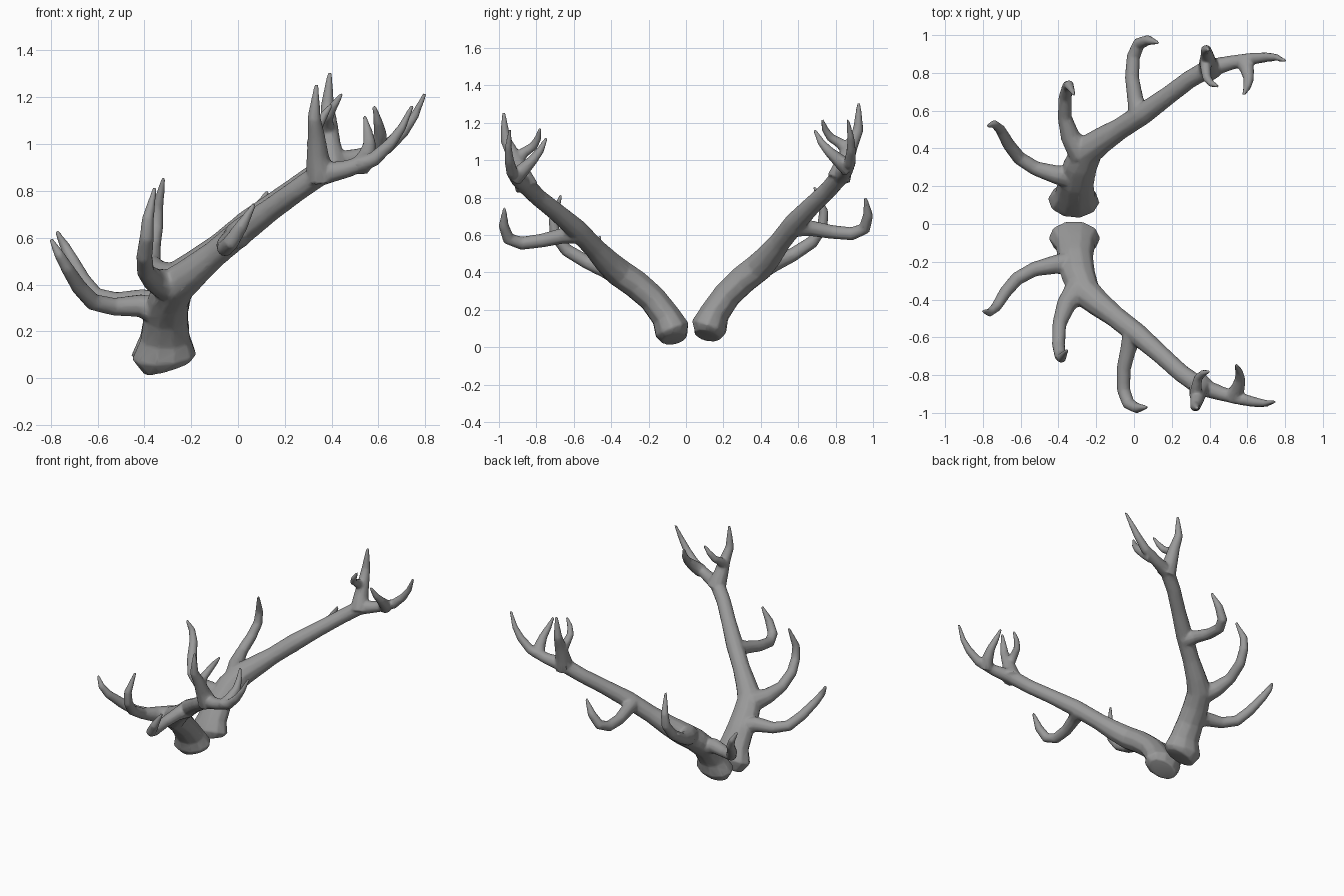
import bpy
import bmesh
from math import cos, sin, pi
from mathutils import Matrix, Vector

default_cube = bpy.data.objects.get("Cube")
if default_cube:
    bpy.data.objects.remove(default_cube, do_unlink=True)

# Single antler colour
horn = bpy.data.materials.new("horn_grey")
horn.use_nodes = True
horn.diffuse_color = (0.32, 0.32, 0.32, 1)
horn.node_tree.nodes["Principled BSDF"].inputs["Base Color"].default_value = horn.diffuse_color

SIDES = 10

# Centre lines: x, y, z, radius. The first points of each tine sit inside its parent.
main_beam = [
    (-.3, -.062, .043, .07), (-.315, -.074, .092, .098), (-.31, -.11, .168, .08),
    (-.31, -.18, .26, .076), (-.295, -.27, .338, .078), (-.26, -.36, .4, .078),
    (-.19, -.42, .455, .07), (-.1, -.49, .53, .058), (.02, -.585, .63, .058),
    (.14, -.69, .72, .05), (.25, -.79, .8, .048), (.35, -.86, .87, .05),
    (.47, -.9, .895, .038), (.58, -.93, .935, .032), (.65, -.945, 1, .026),
    (.7, -.95, 1.07, .019), (.745, -.94, 1.165, .009)]
brow_tine = [
    (-.3, -.2, .27, .07), (-.42, -.215, .31, .05), (-.53, -.24, .305, .039),
    (-.62, -.29, .325, .037), (-.68, -.36, .39, .034), (-.73, -.44, .47, .028),
    (-.765, -.47, .53, .022), (-.8, -.46, .595, .009)]
second_tine = [
    (-.29, -.34, .39, .075), (-.36, -.43, .42, .052), (-.395, -.53, .455, .038),
    (-.4, -.64, .52, .035), (-.39, -.7, .6, .031), (-.385, -.71, .68, .026),
    (-.355, -.668, .815, .009)]
middle_tine = [
    (0, -.57, .61, .06), (-.03, -.66, .595, .043), (-.055, -.77, .57, .038),
    (-.055, -.88, .555, .036), (-.03, -.95, .58, .034), (.015, -.975, .65, .028),
    (.07, -.97, .745, .009)]
crown_tine = [
    (.355, -.85, .85, .066), (.34, -.89, .95, .048), (.335, -.925, 1.03, .038),
    (.325, -.965, 1.11, .029), (.33, -.97, 1.18, .02), (.335, -.975, 1.255, .009)]
crown_fork = [
    (.33, -.91, 1, .038), (.33, -.86, 1.045, .028), (.34, -.815, 1.075, .024),
    (.365, -.79, 1.12, .019), (.4, -.78, 1.17, .009)]
outer_tine = [
    (.52, -.92, .9, .046), (.55, -.87, .95, .038), (.562, -.82, 1, .028),
    (.555, -.78, 1.05, .021), (.54, -.745, 1.12, .009)]


def add_tube(bm, path, start_width=1.0):
    """Sweep a tapered, closed tube; start_width widens the root sideways."""
    points = [Vector(p[:3]) for p in path]
    last = len(path) - 1
    rings = []
    side = Vector((1, 0, 0))
    for i, centre in enumerate(points):
        tangent = (points[min(i + 1, last)] - points[max(i - 1, 0)]).normalized()
        if i == 0 and abs(tangent.x) > 0.8:
            side = Vector((0, 1, 0))
        # Carry the side direction along so that the tube does not twist
        side = (side - tangent * side.dot(tangent)).normalized()
        up = tangent.cross(side)
        radius = path[i][3]
        width = radius * (1 + (start_width - 1) * max(0, 1 - i / 6))
        ring = []
        for k in range(SIDES):
            a = 2 * pi * k / SIDES
            ring.append(bm.verts.new(centre + side * width * cos(a) + up * radius * sin(a)))
        rings.append(ring)
    for lower, upper in zip(rings, rings[1:]):
        for k in range(SIDES):
            n = (k + 1) % SIDES
            bm.faces.new((lower[k], lower[n], upper[n], upper[k]))
    bm.faces.new(rings[0][::-1])
    bm.faces.new(rings[-1])


def build_antler(name, placement):
    bm = bmesh.new()
    add_tube(bm, main_beam, start_width=1.5)
    for tine in (brow_tine, second_tine, middle_tine, crown_tine, crown_fork, outer_tine):
        add_tube(bm, tine)
    bm.transform(placement)
    bmesh.ops.recalc_face_normals(bm, faces=bm.faces)
    mesh = bpy.data.meshes.new(name)
    bm.to_mesh(mesh)
    bm.free()
    mesh.materials.append(horn)
    antler = bpy.data.objects.new(name, mesh)
    bpy.context.collection.objects.link(antler)

    # Fuse the tubes, soften the joints, then reduce to a light mesh
    fuse = antler.modifiers.new("fuse", "REMESH")
    fuse.mode = "VOXEL"
    fuse.voxel_size = 0.007
    fuse.use_smooth_shade = True
    soften = antler.modifiers.new("soften", "SMOOTH")
    soften.factor = 0.5
    soften.iterations = 8
    reduce = antler.modifiers.new("reduce", "DECIMATE")
    reduce.ratio = 0.12


# The back antler is the front one mirrored and turned slightly
mirror = Matrix.Scale(-1, 4, Vector((0, 1, 0)))
turn = Matrix.Rotation(0.045, 4, "X") @ Matrix.Rotation(-0.07, 4, "Z")
build_antler("front_antler", Matrix.Identity(4))
build_antler("back_antler", Matrix.Translation((-.01, .032, .012)) @ turn @ mirror)
